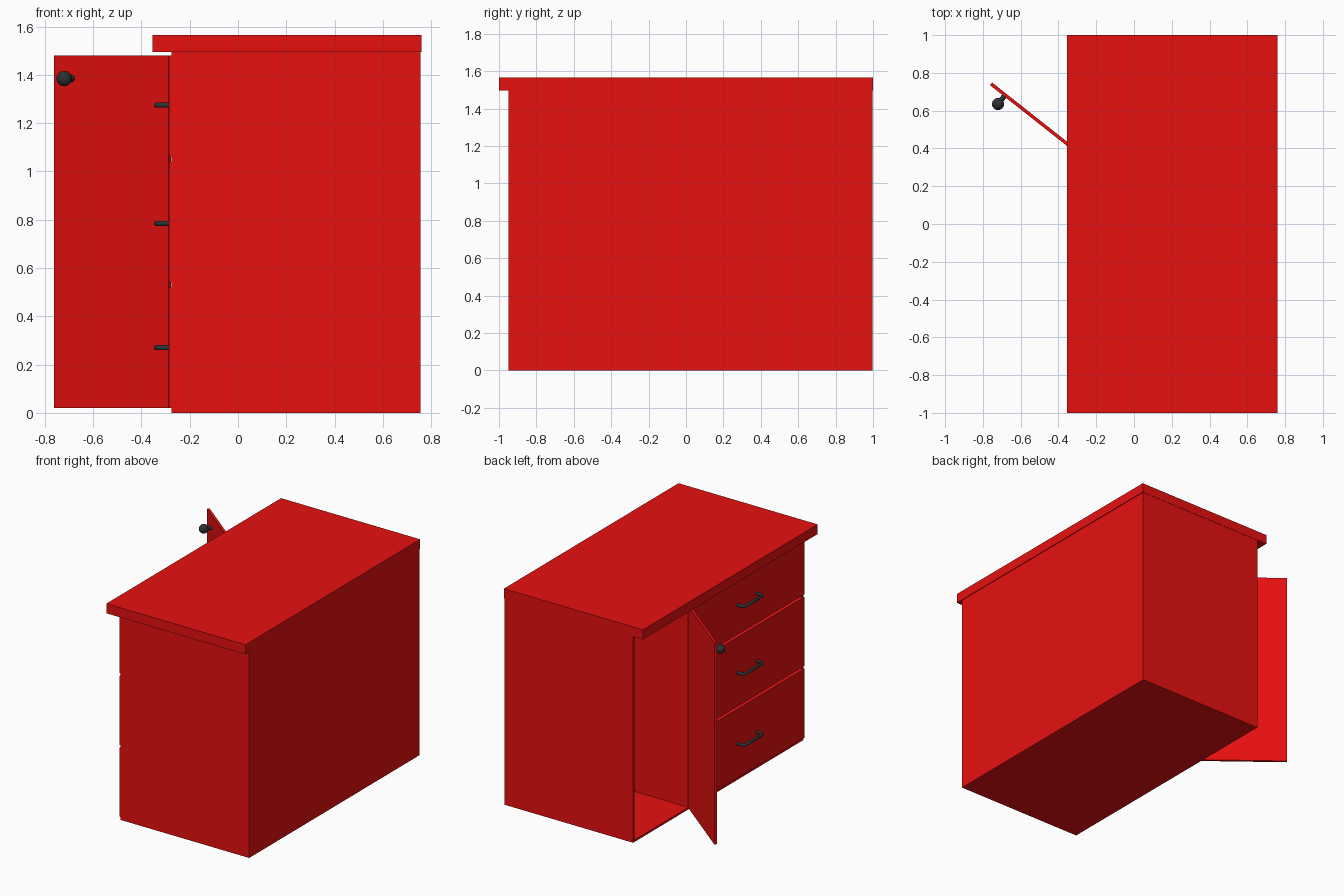
import bpy
from math import atan2, hypot
from mathutils import Vector

cube = bpy.data.objects.get("Cube")
if cube:
    bpy.data.objects.remove(cube)


def material(name, rgb):
    mat = bpy.data.materials.new(name)
    mat.use_nodes = True
    mat.diffuse_color = (*rgb, 1)
    mat.node_tree.nodes["Principled BSDF"].inputs["Base Color"].default_value = (*rgb, 1)
    return mat


RED = material("red_paint", (0.8, 0.005, 0.005))
DARK = material("dark_metal", (0.028, 0.031, 0.033))


def finish(name, mat):
    obj = bpy.context.object
    obj.name = name
    obj.data.materials.append(mat)
    return obj


def box(name, low, high, mat=RED):
    low, high = Vector(low), Vector(high)
    bpy.ops.mesh.primitive_cube_add(size=1, location=(low + high) / 2)
    bpy.context.object.scale = high - low
    bpy.ops.object.transform_apply(location=False, rotation=False, scale=True)
    return finish(name, mat)


# Main dimensions
L, R = -0.275, 0.755        # open side and far side of the carcass
F, B = -0.95, 0.998         # front and back
TOP = 1.495
WALL = 0.015
SPLIT = 0.365               # divider between drawers and cupboard
FACE = L - 0.01             # outer plane of the drawer fronts

# Carcass panels
box("floor_panel", (L, F, 0), (R, B, WALL))
box("far_side_panel", (R - WALL, F, WALL), (R, B, TOP))
box("front_panel", (L, F, WALL), (R - WALL, F + WALL, TOP))
box("back_panel", (L, B - WALL, WALL), (R - WALL, B, TOP))
box("divider_panel", (L, SPLIT - WALL, WALL), (R - WALL, SPLIT, TOP))
box("worktop", (-0.355, -1, TOP), (0.76, 1, 1.565))

# Drawers with bent-bar handles
MID = (F + SPLIT) / 2
drawers = [(0.02, 0.52, 0.27), (0.54, 1.04, 0.785), (1.06, 1.48, 1.275)]
for i, (z0, z1, grip) in enumerate(drawers, 1):
    box(f"drawer_{i}", (FACE, F + 0.002, z0), (R - 0.1, SPLIT - WALL, z1))
    curve = bpy.data.curves.new(f"drawer_handle_{i}", "CURVE")
    curve.dimensions = "3D"
    curve.bevel_depth = 0.011
    curve.bevel_resolution = 3
    curve.use_fill_caps = True
    path = [(FACE, -0.11), (-0.325, -0.11), (-0.338, -0.095),
            (-0.338, 0.095), (-0.325, 0.11), (FACE, 0.11)]
    spline = curve.splines.new("POLY")
    spline.points.add(len(path) - 1)
    for point, (x, y) in zip(spline.points, path):
        point.co = (x, MID + y, grip, 1)
    curve.materials.append(DARK)
    handle = bpy.data.objects.new(f"drawer_handle_{i}", curve)
    bpy.context.collection.objects.link(handle)

# Open cupboard door, swung about its vertical edge
hinge, tip = Vector((-0.283, 0.368, 0)), Vector((-0.757, 0.742, 0))
span = tip - hinge
along = span.normalized()
outward = Vector((-along.y, along.x, 0))
if outward.y > 0:
    outward = -outward
door = box("cupboard_door", (-hypot(span.x, span.y) / 2, -0.009, 0.02),
           (hypot(span.x, span.y) / 2, 0.009, 1.48))
door.location = (hinge + tip) / 2 + Vector((0, 0, 0.75))
door.rotation_euler.z = atan2(span.y, span.x)

# Round knob on a short stem
knob = Vector((-0.72, 0.635, 1.385))
bpy.ops.mesh.primitive_uv_sphere_add(segments=24, ring_count=12, radius=0.032, location=knob)
finish("door_knob", DARK)
bpy.ops.object.shade_smooth()
bpy.ops.mesh.primitive_cylinder_add(vertices=16, radius=0.014, depth=0.06,
                                    location=knob - outward * 0.034)
stem = finish("knob_stem", DARK)
stem.rotation_euler = outward.to_track_quat("Z", "Y").to_euler()
bpy.ops.object.shade_smooth_by_angle()
